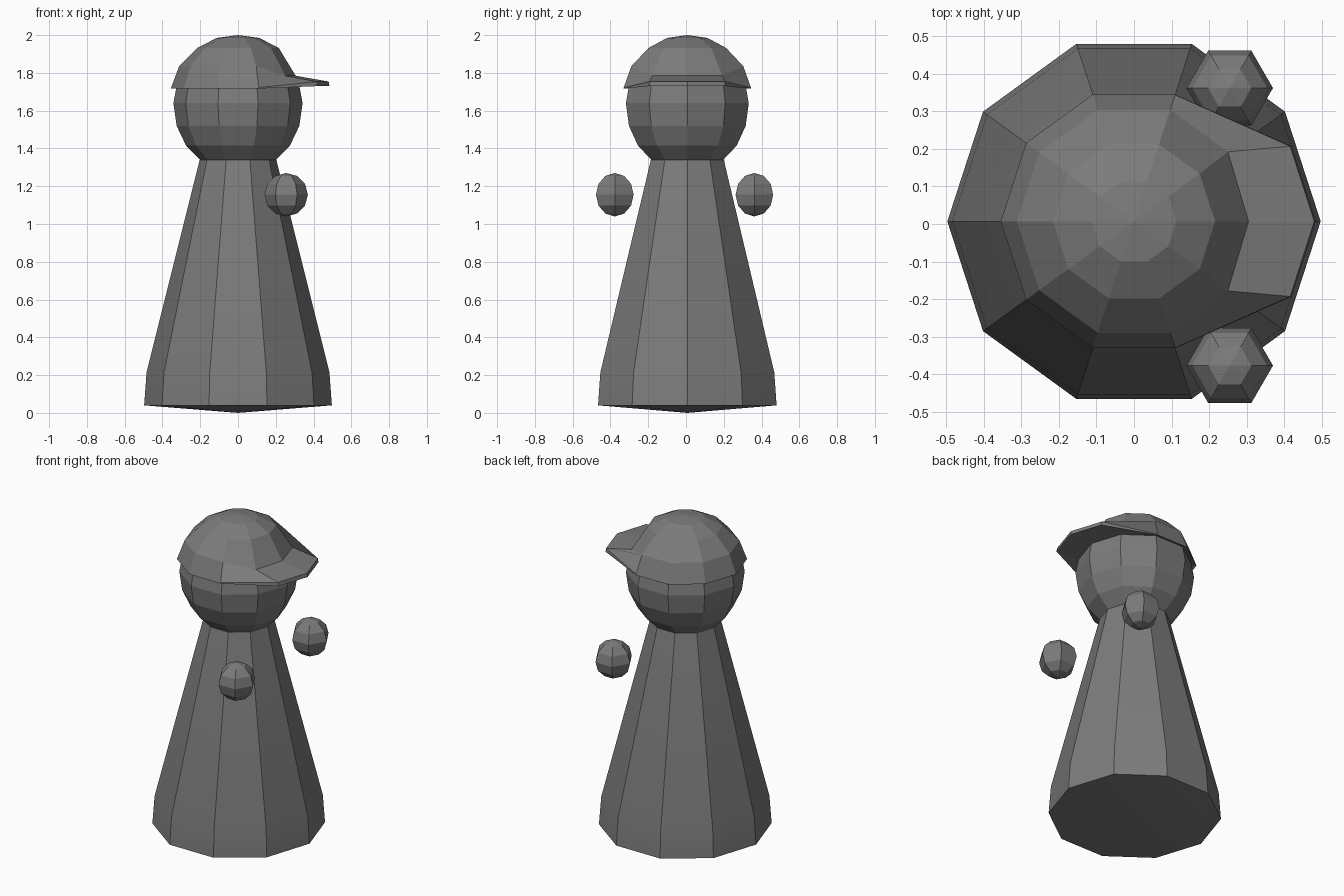
import bpy, bmesh
from math import sin, cos, tau, radians

if "Cube" in bpy.data.objects:
    bpy.data.objects.remove(bpy.data.objects["Cube"])

SIDES = 10
CY = 0.007  # body axis in y

grey = bpy.data.materials.new("dark_grey")
grey.diffuse_color = (0.2, 0.2, 0.2, 1)
grey.use_nodes = True
grey.node_tree.nodes["Principled BSDF"].inputs["Base Color"].default_value = grey.diffuse_color


def lathe(name, profile, moved=None):
    """Revolve (radius, z) points; radius 0 becomes a pole. moved replaces single ring vertices."""
    moved = moved or {}
    bm = bmesh.new()
    rings = []
    for i, (r, z) in enumerate(profile):
        if r == 0:
            rings.append([bm.verts.new((0, CY, z))] * SIDES)
            continue
        ring = []
        for k in range(SIDES):
            a = tau * k / SIDES
            x, y, zz = moved.get((i, k), (r * cos(a), r * sin(a), z))
            ring.append(bm.verts.new((x, y + CY, zz)))
        rings.append(ring)
    for lower, upper in zip(rings, rings[1:]):
        for k in range(SIDES):
            n = (k + 1) % SIDES
            corners = dict.fromkeys((lower[k], lower[n], upper[n], upper[k]))
            bm.faces.new(list(corners))
    bmesh.ops.recalc_face_normals(bm, faces=bm.faces)
    mesh = bpy.data.meshes.new(name)
    bm.to_mesh(mesh)
    bm.free()
    mesh.materials.append(grey)
    obj = bpy.data.objects.new(name, mesh)
    bpy.context.collection.objects.link(obj)
    return obj


# Conical body with a shallow pointed underside; the slight bend near the hem is soft
body = lathe("body", [(0, 0), (0.497, 0.04), (0.484, 0.215), (0.203, 1.34), (0, 1.36)])
bpy.context.view_layer.objects.active = body
body.select_set(True)
bpy.ops.object.shade_smooth_by_angle(angle=radians(18))

# Faceted round head, its top hidden by the cap
lathe("head", [(0, 1.34), (0.2, 1.34), (0.275, 1.415), (0.325, 1.52),
               (0.342, 1.64), (0.325, 1.73), (0, 1.735)])

# Cap: underside lip, rim edge, then dome; rim vertices facing +x are pulled out into the brim
brim = {}
for k, side in ((0, 0), (1, 1), (SIDES - 1, -1)):
    x = 0.42 if side else 0.484
    brim[1, k] = (x, 0.2 * side, 1.73)
    brim[2, k] = (x - 0.004, 0.2 * side, 1.754)
    brim[3, k] = (0.25 if side else 0.305, 0.185 * side, 1.785)
lathe("cap", [(0.322, 1.73), (0.355, 1.717), (0.354, 1.722), (0.312, 1.835),
              (0.216, 1.932), (0.113, 1.985), (0, 2.0)], brim)

# Floating hands
for name, y in (("left_hand", 0.362), ("right_hand", -0.377)):
    bpy.ops.mesh.primitive_uv_sphere_add(segments=6, ring_count=6, radius=0.115,
                                         location=(0.255, y, 1.155),
                                         rotation=(0, 0, tau / 12))
    bpy.context.object.name = name
    bpy.context.object.data.materials.append(grey)
